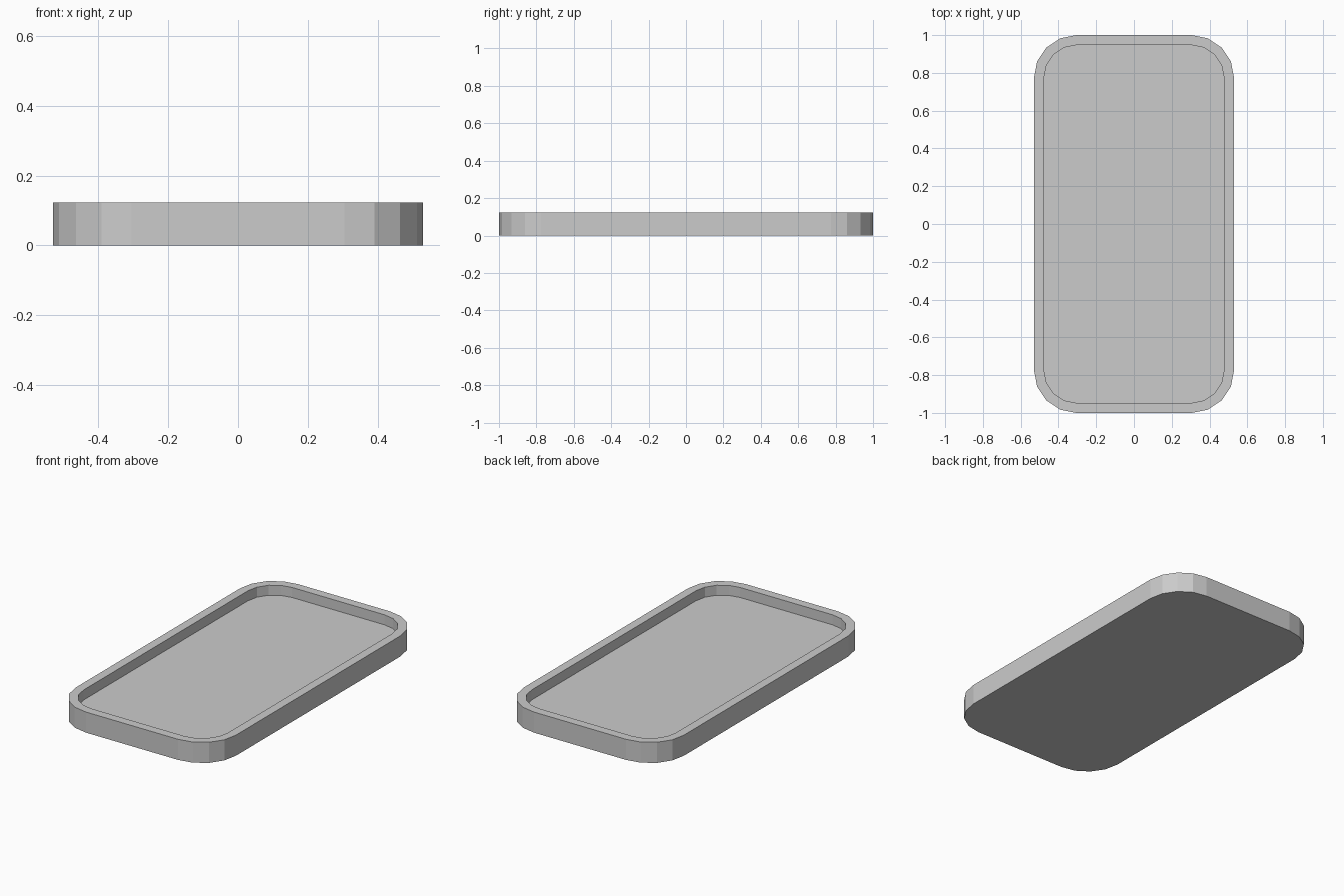
import bpy, bmesh
from math import cos, sin, radians

if "Cube" in bpy.data.objects:
    bpy.data.objects.remove(bpy.data.objects["Cube"])

HALF_W, HALF_L, RADIUS = 0.53, 1.0, 0.225
HEIGHT, FLOOR, RIM = 0.123, 0.063, 0.053


def rounded_loop(bm, inset, z, segments=4):
    """Ring of verts following a rounded rectangle."""
    cx, cy, r = HALF_W - RADIUS, HALF_L - RADIUS, RADIUS - inset
    ring = []
    for q, (sx, sy) in enumerate([(1, 1), (-1, 1), (-1, -1), (1, -1)]):
        for i in range(segments + 1):
            a = radians(90 * (q + i / segments))
            ring.append(bm.verts.new((sx * cx + r * cos(a), sy * cy + r * sin(a), z)))
    return ring


def bridge(bm, a, b):
    n = len(a)
    for i in range(n):
        j = (i + 1) % n
        bm.faces.new((a[i], a[j], b[j], b[i]))


# Tray: outer wall, flat rim, inner wall and recessed floor
bm = bmesh.new()
rings = [rounded_loop(bm, inset, z) for inset, z in
         [(0, 0), (0, HEIGHT), (RIM, HEIGHT), (RIM, FLOOR)]]
for lower, upper in zip(rings, rings[1:]):
    bridge(bm, lower, upper)
bm.faces.new(rings[0][::-1])
bm.faces.new(rings[-1])
bmesh.ops.recalc_face_normals(bm, faces=bm.faces)
mesh = bpy.data.meshes.new("rounded_tray")
bm.to_mesh(mesh)
bm.free()
bpy.context.collection.objects.link(bpy.data.objects.new("rounded_tray", mesh))
